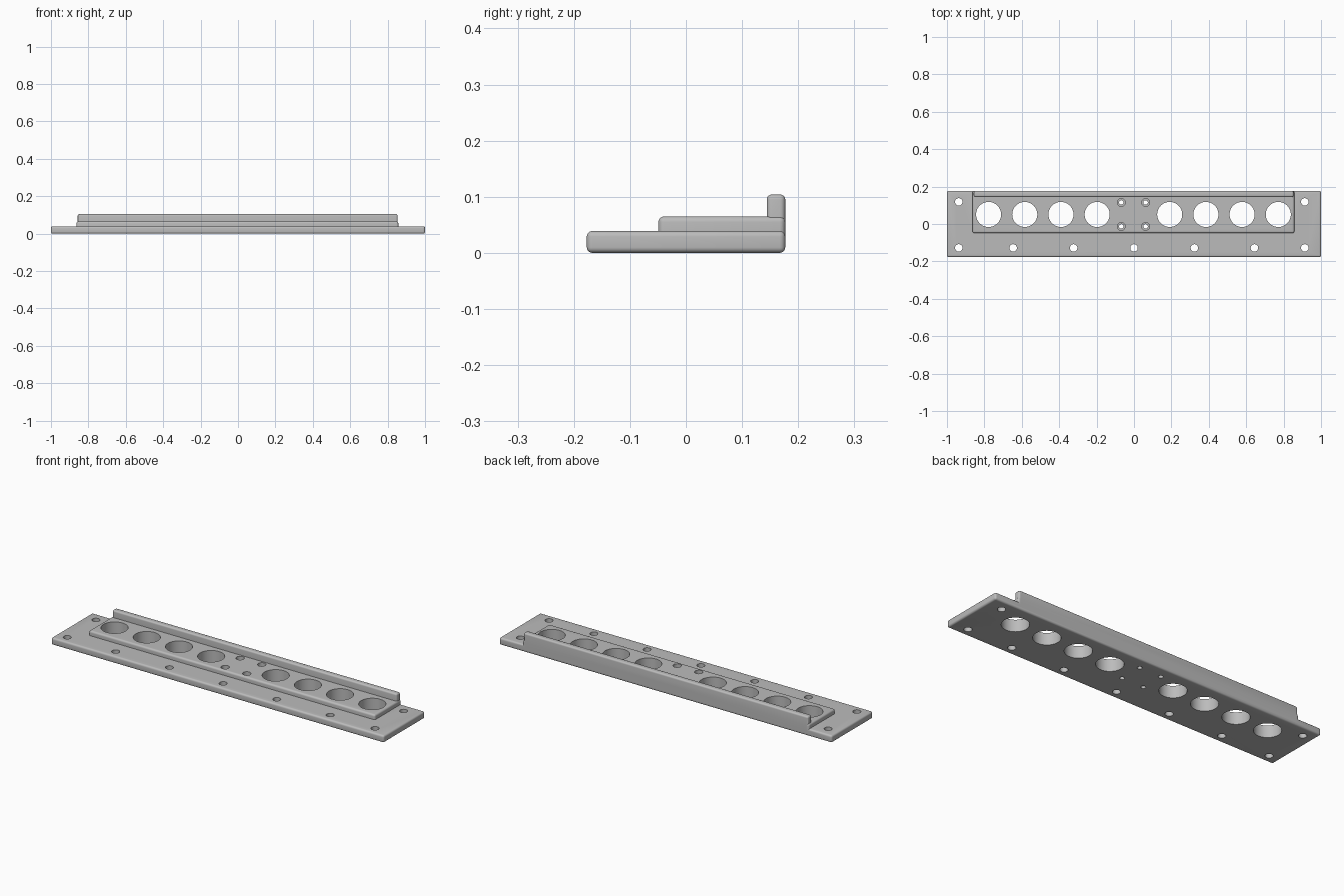
import bpy
import bmesh
from mathutils import Matrix

old = bpy.data.objects.get("Cube")
if old:
    bpy.data.objects.remove(old, do_unlink=True)

metal = bpy.data.materials.new("brushed grey metal")
metal.use_nodes = True
GREY = (0.5, 0.5, 0.5, 1)
metal.diffuse_color = GREY
metal.node_tree.nodes["Principled BSDF"].inputs["Base Color"].default_value = GREY


def new_object(name, bm):
    bmesh.ops.recalc_face_normals(bm, faces=bm.faces)
    mesh = bpy.data.meshes.new(name)
    bm.to_mesh(mesh)
    bm.free()
    mesh.materials.append(metal)
    obj = bpy.data.objects.new(name, mesh)
    bpy.context.collection.objects.link(obj)
    return obj


def rounded_box(name, low, high, radius, round_bottom=False):
    """Box between two corners; buried bottom edges stay square."""
    bm = bmesh.new()
    size = [b - a for a, b in zip(low, high)]
    middle = [(a + b) / 2 for a, b in zip(low, high)]
    bmesh.ops.create_cube(bm, size=1, matrix=Matrix.Translation(middle) @ Matrix.Diagonal((*size, 1)))
    edges = [e for e in bm.edges
             if round_bottom or max(v.co.z for v in e.verts) > middle[2]]
    bmesh.ops.bevel(bm, geom=edges, offset=radius, segments=5, profile=0.5,
                    affect='EDGES', clamp_overlap=True)
    return new_object(name, bm)


def drills(name, centres, radius, bottom, top, sides):
    """Upright cylinders that cut a set of equal holes."""
    bm = bmesh.new()
    for x, y in centres:
        bmesh.ops.create_cone(bm, cap_ends=True, segments=sides, radius1=radius, radius2=radius,
                              depth=top - bottom,
                              matrix=Matrix.Translation((x, y, (top + bottom) / 2)))
    obj = new_object(name, bm)
    obj.hide_render = True
    return obj


def combine(target, other, operation):
    mod = target.modifiers.new(operation.title(), 'BOOLEAN')
    mod.operation = operation
    mod.solver = 'EXACT'
    mod.object = other
    bpy.context.view_layer.objects.active = target
    bpy.ops.object.modifier_apply(modifier=mod.name)
    bpy.data.objects.remove(other, do_unlink=True)


# Base plate, raised step and rear lip, flush along the back
BACK = 0.177
plate = rounded_box("mounting_plate", (-1, -BACK, 0), (1, BACK, 0.039), 0.01, True)
step = rounded_box("raised_step", (-0.863, -0.049, 0.014), (0.857, BACK, 0.065), 0.01)
lip = rounded_box("rear_lip", (-0.857, 0.144, 0.02), (0.853, BACK, 0.104), 0.009)
combine(plate, step, 'UNION')
combine(plate, lip, 'UNION')

# Two groups of four large bores
MID = -0.003
bores = [(MID + side * (0.194 + i * 0.1935), 0.051) for side in (-1, 1) for i in range(4)]
combine(plate, drills("large_bores", bores, 0.067, -0.1, 0.2, 64), 'DIFFERENCE')

# Mounting holes along the front and at the rear corners
front = [(x, -0.128) for x in (-0.937, -0.646, -0.323, 0, 0.323, 0.644, 0.913)]
rear = [(x, 0.118) for x in (-0.937, 0.913)]
combine(plate, drills("mounting_holes", front + rear, 0.02, -0.1, 0.2, 32), 'DIFFERENCE')

# Four counterbored screw holes in the middle
screws = [(MID + sx * 0.065, 0.051 + sy * 0.064) for sx in (-1, 1) for sy in (-1, 1)]
combine(plate, drills("screw_holes", screws, 0.012, -0.1, 0.2, 32), 'DIFFERENCE')
combine(plate, drills("counterbores", screws, 0.021, 0.035, 0.2, 32), 'DIFFERENCE')

# Smooth rounds with crisp hole rims
bpy.ops.object.select_all(action='DESELECT')
plate.select_set(True)
bpy.context.view_layer.objects.active = plate
bpy.ops.object.shade_smooth_by_angle(angle=0.6)
